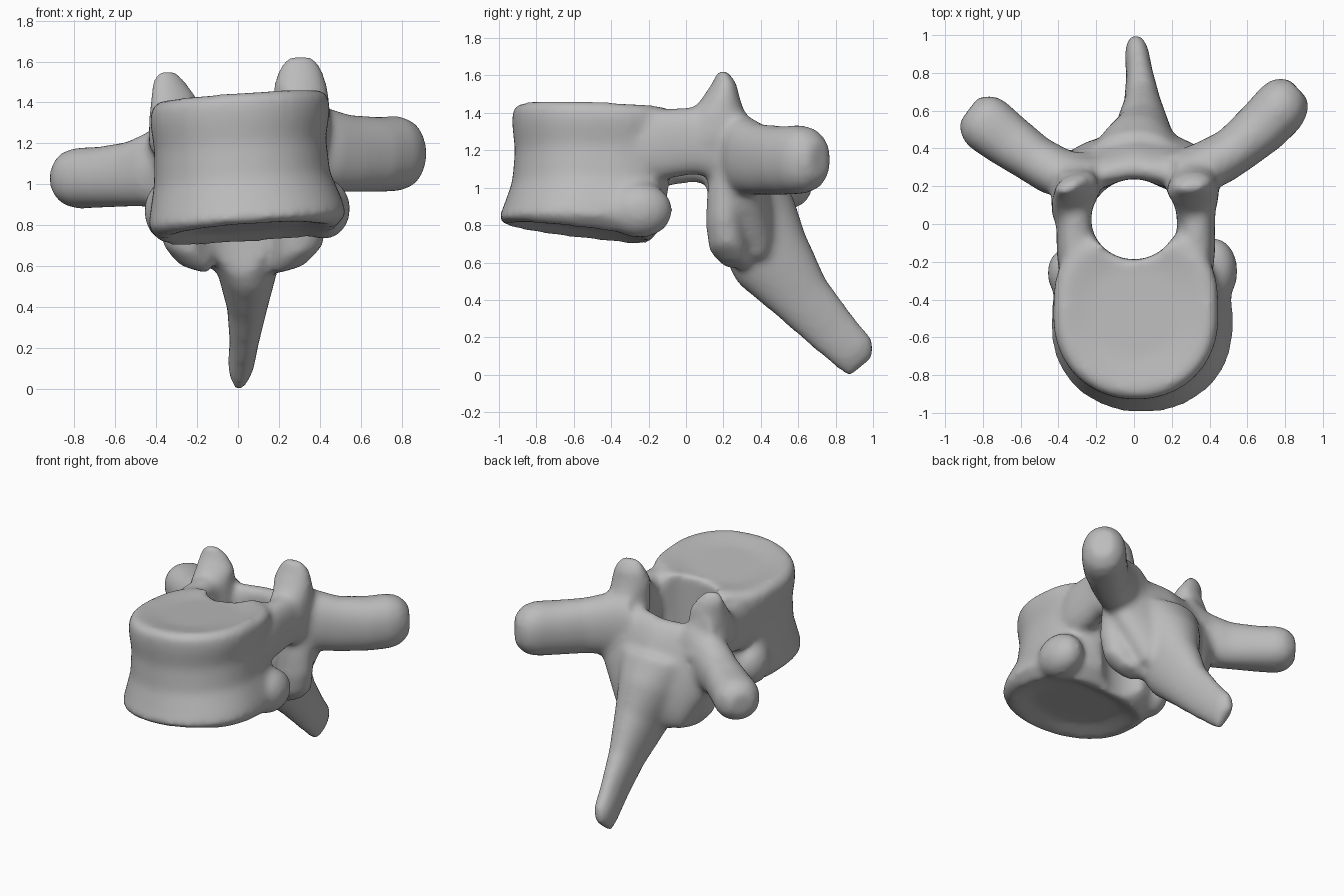
import bpy, math
from mathutils import Vector

if "Cube" in bpy.data.objects:
    bpy.data.objects.remove(bpy.data.objects["Cube"], do_unlink=True)

bone = bpy.data.materials.new("bone_grey")
bone.use_nodes = True
bone.diffuse_color = (0.5, 0.5, 0.5, 1)
bone.node_tree.nodes["Principled BSDF"].inputs["Base Color"].default_value = (0.5, 0.5, 0.5, 1)
parts = []


def loft(name, sections, u, v, power=2.0, back_power=None, n=40, keep=True):
    """Skin superelliptic rings (x, y, z, half_u, half_v, optional tilt) along axes u and v."""
    u, v = Vector(u), Vector(v)
    verts, faces = [], []
    for x, y, z, a, b, *tilt in sections:
        axis = v + Vector((0, 0, sum(tilt)))
        for i in range(n):
            t = math.tau * i / n
            c, s = math.cos(t), math.sin(t)
            p = back_power if back_power and s > 0 else power
            c = math.copysign(abs(c) ** (2 / p), c)
            s = math.copysign(abs(s) ** (2 / p), s)
            verts.append(Vector((x, y, z)) + u * a * c + axis * b * s)
    for r in range(len(sections) - 1):
        for i in range(n):
            j = (i + 1) % n
            faces.append((r * n + i, r * n + j, r * n + n + j, r * n + n + i))
    faces.append(tuple(reversed(range(n))))
    faces.append(tuple(range((len(sections) - 1) * n, len(sections) * n)))
    mesh = bpy.data.meshes.new(name)
    mesh.from_pydata(verts, [], faces)
    mesh.materials.append(bone)
    obj = bpy.data.objects.new(name, mesh)
    bpy.context.collection.objects.link(obj)
    bpy.context.view_layer.objects.active = obj
    bpy.ops.object.select_all(action='DESELECT')
    obj.select_set(True)
    bpy.ops.object.mode_set(mode='EDIT')
    bpy.ops.mesh.select_all(action='SELECT')
    bpy.ops.mesh.normals_make_consistent(inside=False)
    bpy.ops.object.mode_set(mode='OBJECT')
    if keep:
        parts.append(obj)
    return obj


def blob(name, center, radii):
    """Ellipsoid swelling."""
    x, y, z = center
    rings = []
    for k in range(1, 12):
        t = math.pi * k / 12
        rings.append((x, y, z - radii[2] * math.cos(t),
                      radii[0] * math.sin(t), radii[1] * math.sin(t)))
    loft(name, rings, (1, 0, 0), (0, 1, 0))


# Main body: waisted drum, rounded in front, with dished end plates
loft("body", [
    (0.05, -0.56, 0.80, 0.27, 0.25, -0.12), (0.045, -0.58, 0.755, 0.42, 0.38, -0.12),
    (0.045, -0.555, 0.82, 0.485, 0.45, -0.03), (0.04, -0.54, 0.89, 0.47, 0.44),
    (0.02, -0.50, 1.03, 0.43, 0.43), (0.01, -0.49, 1.20, 0.42, 0.425),
    (0.01, -0.49, 1.33, 0.44, 0.44), (0.01, -0.49, 1.40, 0.435, 0.44, -0.03),
    (0.01, -0.49, 1.435, 0.39, 0.40, -0.04), (0.01, -0.47, 1.41, 0.24, 0.24, -0.04)],
    (1, 0, 0.07), (0, 1, 0), power=2.1, back_power=3)
blob("right_rib_facet", (-0.35, -0.26, 0.87), (0.11, 0.14, 0.15))
blob("left_rib_facet", (0.42, -0.25, 0.88), (0.13, 0.18, 0.15))

# Paired arch parts
for side, name in ((1, "left"), (-1, "right")):
    x = side * 0.32 + 0.01
    z = 1.22 + side * 0.02
    loft(name + "_pedicle", [
        (x, -0.4, z - 0.05, 0.07, 0.1), (x, -0.15, z - 0.01, 0.1, 0.19),
        (x, 0.04, z + 0.01, 0.1, 0.18), (x, 0.28, z - 0.01, 0.11, 0.2)],
        (1, 0, 0), (0, 0, 1), power=2.4)
    x = 0.31 if side > 0 else -0.26
    loft(name + "_lower_facet", [
        (x * 0.8, 0.27, 0.58, 0.08, 0.07), (x * 0.95, 0.225, 0.66, 0.12, 0.1),
        (x, 0.205, 0.8, 0.13, 0.1), (x, 0.22, 0.95, 0.13, 0.11),
        (side * 0.3, 0.26, 1.15, 0.13, 0.13)], (1, 0, side * 0.3), (0, 1, 0))

# Upper facets, the right one lower and narrower
loft("left_upper_facet", [
    (0.31, 0.15, 1.25, 0.14, 0.2), (0.31, 0.165, 1.38, 0.14, 0.16),
    (0.305, 0.185, 1.47, 0.135, 0.105), (0.305, 0.205, 1.56, 0.11, 0.065),
    (0.305, 0.195, 1.625, 0.065, 0.025)], (1, 0.1, 0), (0, 1, 0))
loft("right_upper_facet", [
    (-0.31, 0.13, 1.18, 0.13, 0.19), (-0.31, 0.145, 1.31, 0.125, 0.15),
    (-0.31, 0.18, 1.41, 0.12, 0.095), (-0.335, 0.2, 1.49, 0.09, 0.055),
    (-0.345, 0.19, 1.555, 0.05, 0.025)], (1, 0.3, 0), (0, 1, 0))

# Plate joining both sides behind the canal, leaning back
loft("lamina", [
    (-0.42, 0.26, 1.08, 0.08, 0.18), (-0.25, 0.31, 0.95, 0.11, 0.35),
    (0, 0.36, 0.94, 0.13, 0.37), (0.25, 0.32, 0.98, 0.12, 0.36),
    (0.42, 0.28, 1.12, 0.09, 0.2)], (0, 1, 0), (0, -0.18, 1))

# Side processes with blunt ends
loft("left_side_process", [
    (0.27, 0.27, 1.17, 0.14, 0.23), (0.41, 0.32, 1.17, 0.14, 0.21),
    (0.54, 0.395, 1.15, 0.13, 0.19), (0.68, 0.515, 1.145, 0.145, 0.185),
    (0.775, 0.615, 1.15, 0.15, 0.185), (0.825, 0.67, 1.15, 0.135, 0.165),
    (0.87, 0.715, 1.15, 0.08, 0.1)], (-0.68, 0.73, 0), (0, 0, 1), power=2.2)
loft("right_side_process", [
    (-0.27, 0.25, 1.13, 0.13, 0.23), (-0.4, 0.27, 1.08, 0.135, 0.19),
    (-0.53, 0.345, 1.05, 0.13, 0.16), (-0.67, 0.445, 1.035, 0.145, 0.15),
    (-0.78, 0.53, 1.03, 0.155, 0.15), (-0.83, 0.57, 1.03, 0.14, 0.135),
    (-0.875, 0.605, 1.03, 0.085, 0.08)], (0.6, 0.8, 0), (0, 0, 1), power=2.2)

# Long blade sloping down and back
loft("spine_process", [
    (0.01, 0.32, 1.0, 0.27, 0.2), (0.02, 0.38, 0.79, 0.21, 0.25),
    (0.045, 0.46, 0.62, 0.155, 0.225), (0.045, 0.62, 0.41, 0.1, 0.165),
    (0.03, 0.78, 0.235, 0.072, 0.14), (0.015, 0.895, 0.12, 0.065, 0.125),
    (0.008, 0.925, 0.075, 0.05, 0.11), (0.005, 0.93, 0.035, 0.035, 0.085)],
    (1, 0, 0), (0, 0.78, 0.62), power=2.1)

# Canal cutter
cutter = loft("canal_cutter", [(0, 0.025, z, 0.228, 0.213) for z in (-0.2, 2)],
              (1, 0, 0), (0, 1, 0), keep=False)
cutter.hide_render = True
cutter.hide_set(True)

# Fuse everything into one smooth bone
bpy.ops.object.select_all(action='DESELECT')
for part in parts:
    part.select_set(True)
vertebra = parts[0]
bpy.context.view_layer.objects.active = vertebra
bpy.ops.object.join()
vertebra.name = "vertebra"


def add_modifier(kind, **settings):
    mod = vertebra.modifiers.new(kind.title(), kind)
    for key, value in settings.items():
        setattr(mod, key, value)
    bpy.ops.object.modifier_apply(modifier=mod.name)


add_modifier('REMESH', mode='VOXEL', voxel_size=0.018)
add_modifier('BOOLEAN', operation='DIFFERENCE', object=cutter, solver='EXACT')
add_modifier('REMESH', mode='VOXEL', voxel_size=0.018)
add_modifier('SMOOTH', factor=0.5, iterations=18)
bpy.data.objects.remove(cutter, do_unlink=True)
vertebra.data.materials.clear()
vertebra.data.materials.append(bone)
bpy.ops.object.shade_smooth()
